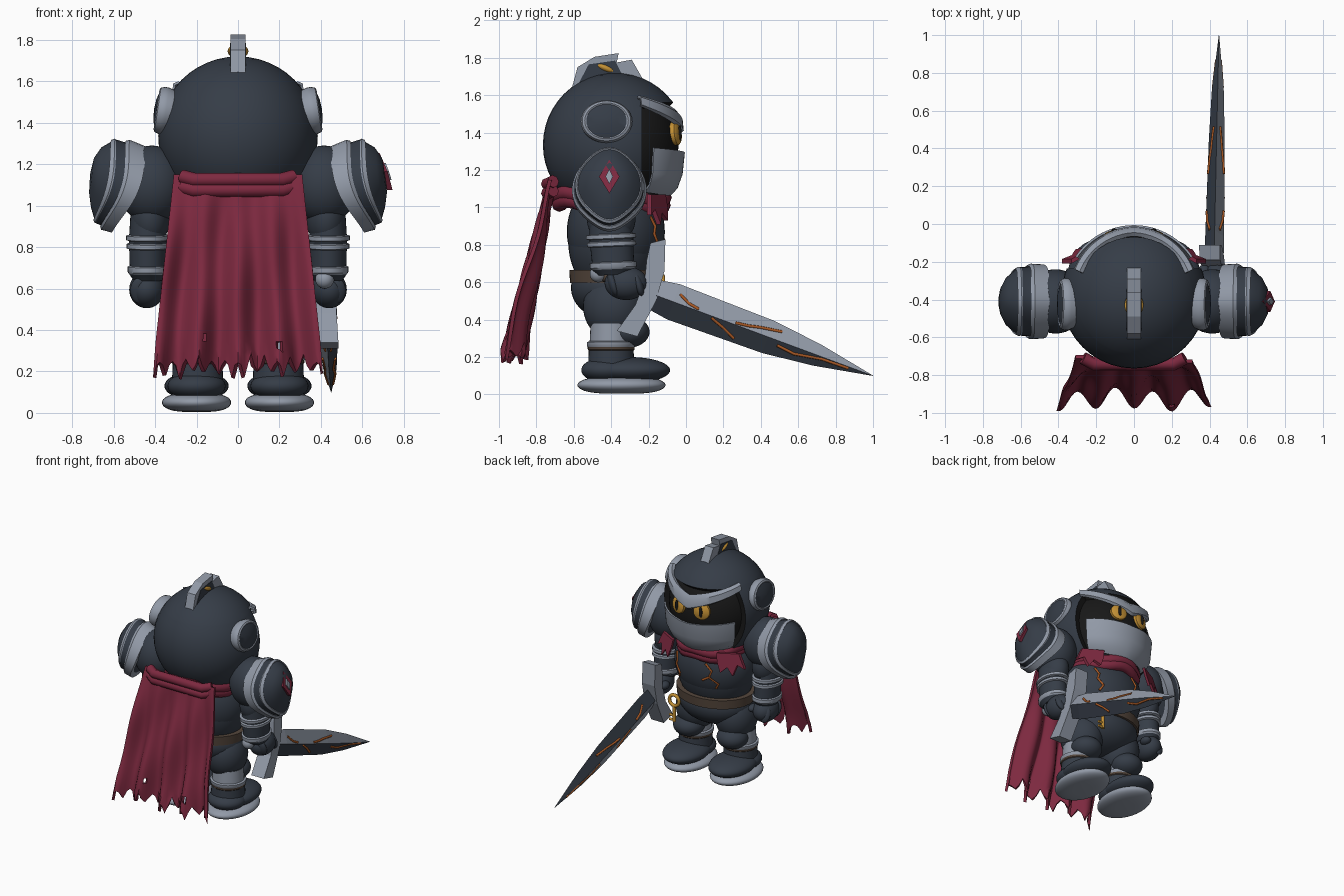
import bpy, bmesh, math, random
from math import sin, cos, pi, radians
from mathutils import Vector, Matrix

if "Cube" in bpy.data.objects:
    bpy.data.objects.remove(bpy.data.objects["Cube"])
random.seed(4)

def material(name, *rgb):
    m = bpy.data.materials.new(name)
    m.use_nodes = True
    m.diffuse_color = (*rgb, 1)
    m.node_tree.nodes["Principled BSDF"].inputs["Base Color"].default_value = (*rgb, 1)
    return m

DARK = material("dark armour", .036, .046, .063)
STEEL = material("pale steel", .285, .32, .385)
RED = material("crimson cloth", .205, .022, .05)
BLACK = material("visor black", .009, .009, .009)
GOLD = material("gold", .55, .28, .035)
BROWN = material("brown leather", .09, .062, .045)
RUST = material("orange cracks", .4, .1, .018)

def finish(name, bm, mats, angle=40, thick=0):
    bmesh.ops.remove_doubles(bm, verts=bm.verts, dist=.0005)
    bmesh.ops.recalc_face_normals(bm, faces=bm.faces)
    if thick:
        bmesh.ops.solidify(bm, geom=bm.faces[:], thickness=thick)
        bmesh.ops.recalc_face_normals(bm, faces=bm.faces)
    me = bpy.data.meshes.new(name)
    bm.to_mesh(me)
    bm.free()
    ob = bpy.data.objects.new(name, me)
    bpy.context.collection.objects.link(ob)
    for m in mats:
        me.materials.append(m)
    if angle:
        bpy.ops.object.select_all(action='DESELECT')
        ob.select_set(True)
        bpy.context.view_layer.objects.active = ob
        bpy.ops.object.shade_smooth_by_angle(angle=radians(angle))

def ball_mesh(loc, size, tilt=0):
    bm = bmesh.new()
    mat = Matrix.Translation(loc) @ Matrix.Rotation(tilt, 4, 'X') @ Matrix.Diagonal((*size, 1))
    bmesh.ops.create_uvsphere(bm, u_segments=40, v_segments=24, radius=1, matrix=mat)
    return bm

def ball(name, loc, size, mat, tilt=0):
    finish(name, ball_mesh(loc, size, tilt), [mat], 60)

def loft(name, rings, mats, idx=None, closed=True, angle=40, thick=0):
    """Skin a list of point rings; idx gives the material of each band."""
    bm = bmesh.new()
    vs = [[bm.verts.new(p) for p in r] for r in rings]
    n = len(rings[0])
    for i in range(len(rings) - 1):
        for j in range(n if closed else n - 1):
            k = (j + 1) % n
            f = bm.faces.new((vs[i][j], vs[i][k], vs[i + 1][k], vs[i + 1][j]))
            f.material_index = idx(i, j) if idx else 0
    if closed:
        bm.faces.new(vs[0])
        bm.faces.new(vs[-1])
    finish(name, bm, mats, angle, thick)

def lathe(name, origin, axis, profile, mats, idx=None, sy=1):
    """Turn (radius, height) pairs about an axis through origin."""
    q = Vector(axis).to_track_quat('Z', 'Y')
    rings = []
    for r, h in profile:
        ps = [q @ Vector((r * cos(a * pi / 16), r * sin(a * pi / 16), h)) for a in range(32)]
        rings.append([Vector(origin) + Vector((p.x, p.y * sy, p.z)) for p in ps])
    loft(name, rings, mats, idx)

def prism(name, pts, half, place, mat):
    loft(name, [[place(a, b, c) for a, b in pts] for c in (-half, half)], [mat], angle=0)

def tube(name, pts, r, mat, cyclic=False):
    cu = bpy.data.curves.new(name, 'CURVE')
    cu.dimensions = '3D'
    cu.bevel_depth, cu.bevel_resolution, cu.use_fill_caps = r, 2, True
    s = cu.splines.new('POLY')
    s.points.add(len(pts) - 1)
    for p, c in zip(s.points, pts):
        p.co = (*c, 1)
    s.use_cyclic_u = cyclic
    cu.materials.append(mat)
    ob = bpy.data.objects.new(name, cu)
    bpy.context.collection.objects.link(ob)
    bpy.ops.object.select_all(action='DESELECT')
    ob.select_set(True)
    bpy.context.view_layer.objects.active = ob
    bpy.ops.object.convert(target='MESH')

# Helmet with a recessed black face opening
HEAD = Vector((0, -.38, 1.335))
bm = ball_mesh(HEAD, (.385, .385, .385))
for co, no in (((0, -.235, 0), (0, 1, 0)), ((0, 0, 1.56), (0, 0, 1)), ((0, 0, 1.07), (0, 0, 1))):
    bmesh.ops.bisect_plane(bm, geom=bm.verts[:] + bm.edges[:] + bm.faces[:], plane_co=co, plane_no=no)
face = [f for f in bm.faces if f.calc_center_median().y > -.235 and 1.07 < f.calc_center_median().z < 1.56]
for f in face:
    f.material_index = 1
bmesh.ops.inset_region(bm, faces=face, thickness=.006, depth=-.045)
finish("helmet", bm, [DARK, BLACK], 35)

def arc(t, r, z, spread):
    return (r * sin(t * spread), HEAD.y + r * cos(t * spread), z)

# V-shaped brow, chin guard with slots, eyes
steps = [i / 12 for i in range(-12, 13)]

def brow_row(r, z, lift):
    return [arc(t, r - .02 * abs(t), z + lift * abs(t), 1.15) for t in steps]

loft("brow", [brow_row(.35, 1.395, .145), brow_row(.368, 1.41, .14), brow_row(.362, 1.47, .12),
              brow_row(.335, 1.505, .095), brow_row(.315, 1.49, .1)], [STEEL], closed=False, thick=.012)
chin = [[arc(t, r, z + lift * abs(t), .98) for t in steps]
        for r, z, lift in ((.28, 1.06, .03), (.325, 1.11, .015), (.35, 1.18, 0), (.362, 1.295, .025))]
loft("chin_guard", chin, [STEEL], closed=False, thick=-.012)
for t in (-.5, -.25, 0, .25, .5):
    loft("chin_slot", [[arc(t + d, r, z, .98) for d in (-.03, .03)] for r, z in ((.352, 1.175), (.361, 1.26))],
         [STEEL], closed=False, thick=.006)
for s in (-1, 1):
    lathe("eye", (s * .1, -.054, 1.395), (s * .28, 1, .12),
          [(.062, -.03), (.062, .008), (.05, .018), (.001, .022)], [GOLD])
    ball("pupil", (s * .104, -.033, 1.397), (.014, .009, .042), BLACK)
    # Ear discs
    lathe("ear_disc", (s * .338, -.425, 1.455), (s, 0, .15),
          [(.1, -.03), (.114, .01), (.115, .03), (.108, .05), (.097, .056), (.09, .052), (.05, .064), (.001, .068)],
          [STEEL, DARK], lambda i, j: int(i > 4), sy=1.2)

# Chipped crest
prism("crest", [(-.61, 1.64), (-.58, 1.75), (-.49, 1.805), (-.36, 1.825), (-.37, 1.775),
                (-.29, 1.79), (-.21, 1.65)], .036, lambda a, b, c: (c, a, b), STEEL)
prism("crest_panel", [(-.57, 1.67), (-.52, 1.765), (-.38, 1.785), (-.32, 1.67)], .039,
      lambda a, b, c: (c, a, b), DARK)
ball("crest_ornament", (0, -.43, 1.745), (.05, .07, .024), GOLD, -.4)

# Torso, chest plate, hips, belt
ball("torso", (0, -.38, .82), (.3, .25, .32), DARK)
bm = ball_mesh((0, -.375, .87), (.315, .262, .3))
bmesh.ops.bisect_plane(bm, geom=bm.verts[:] + bm.edges[:] + bm.faces[:], plane_co=(0, -.12, .69),
                       plane_no=(0, -.12, 1), clear_inner=True)
finish("chest_plate", bm, [DARK], thick=.015)
ball("hips", (0, -.38, .57), (.29, .235, .18), DARK)
lathe("belt", (0, -.375, .63), (0, 0, 1), [(.27, -.035), (.295, -.035), (.3, .035), (.27, .035)], [BROWN], sy=.83)

def on_chest(x, z):
    k = max(.05, 1 - (x / .315) ** 2 - ((z - .87) / .3) ** 2)
    return (x, -.375 + .266 * math.sqrt(k), z)

for path in (((.21, .95), (.19, .9), (.2, .86), (.16, .81)), ((.16, .81), (.18, .77)),
             ((-.08, .95), (-.13, .9), (-.11, .85), (-.17, .8), (-.15, .76)), ((-.11, .85), (-.06, .82))):
    tube("chest_crack", [on_chest(*p) for p in path], .008, RUST)

# Hanging key
KX, KY = .19, -.125
tube("key_bow", [(KX + .042 * cos(a), KY, .59 + .042 * sin(a)) for a in [i * pi / 8 for i in range(16)]],
     .013, GOLD, True)
tube("key_stem", [(KX, KY, .55), (KX, KY, .425)], .013, GOLD)
for z in (.435, .47):
    tube("key_tooth", [(KX, KY, z), (KX + .04, KY, z)], .01, GOLD)

def pauldron(s):
    n, u, o = Vector((.94 * s, 0, .33)), Vector((-.33 * s, 0, .94)), Vector((.537 * s, -.41, 1.09))
    prof = [(.8, -.04), (1, -.04), (1.02, .03), (.965, .045), (.935, .038), (.925, .085), (.935, .092),
            (.88, .11), (.85, .106), (.65, .15), (.37, .179), (.01, .188)]
    rings = []
    for k, d in prof:
        ring = []
        for i in range(40):
            a = i * pi / 20
            rim = k * (.045 * cos(a) ** 2 - .02)
            up = .192 * cos(a) + (.024 if cos(a) > 0 else .04) * cos(a) ** 7
            depth = d * (1 + .25 * k * cos(a)) + rim * min(1, (.188 - d) * 8)
            ring.append(o + n * depth + u * k * up + Vector((0, k * .196 * sin(a), 0)))
        rings.append(ring)
    loft("pauldron", rings, [DARK, STEEL], lambda i, j: int(i in (0, 1, 2, 3, 5, 6, 7)), angle=35)

for s in (-1, 1):
    # Shoulders and arms
    pauldron(s)
    ball("shoulder", (s * .415, -.41, 1.1), (.165, .17, .19), DARK)
    ball("upper_arm", (s * .425, -.4, .94), (.095, .13, .14), DARK)
    lathe("forearm", (s * .435, -.385, .64), (0, -.06, 1),
          [(.07, 0), (.09, .03), (.098, .04), (.098, .065), (.088, .07), (.09, .15), (.103, .155), (.103, .175),
           (.092, .18), (.092, .19), (.105, .195), (.105, .215), (.09, .22), (.085, .3)],
          [DARK, STEEL], lambda i, j: int(i in (1, 2, 3, 5, 6, 7, 9, 10, 11)), sy=1.28)
    hy = -.32 if s > 0 else -.37
    ball("hand", (s * .44, hy, .595), (.085, .115, .09), DARK)
    for k in range(4):
        ball("finger", (s * .475, hy - .07 + .045 * k, .59), (.045, .025, .065), DARK, .3)
    ball("thumb", (s * .37, hy + .06, .61), (.035, .045, .03), DARK)
    # Legs and boots
    ball("thigh", (s * .17, -.385, .47), (.15, .165, .18), DARK)
    ball("knee", (s * .19, -.31, .335), (.115, .115, .085), DARK)
    lathe("shin", (s * .195, -.4, .12), (0, 0, 1),
          [(.125, 0), (.12, .115), (.125, .12), (.126, .135), (.13, .14), (.13, .16), (.115, .165), (.11, .26)],
          [DARK, STEEL, BROWN], lambda i, j: 2 if i in (1, 2) else int(i > 2))
    ball("boot", (s * .2, -.3, .13), (.155, .215, .07), DARK)
    ball("heel", (s * .2, -.42, .13), (.14, .14, .07), DARK)
    lathe("sole", (s * .2, -.345, .05), (0, 0, 1),
          [(.167 * cos(a) ** .6, .046 * sin(a)) for a in [i * pi / 18 for i in range(-8, 9)]], [STEEL], sy=1.41)
    # Ragged scarf ends
    prism("scarf_end", [(.19, 1.07), (.33, 1.07), (.38, .96), (.33, .99), (.31, .91), (.27, .97), (.23, .93), (.2, 1.01)],
          .012, lambda a, b, c: (s * a, -.12 + c - .55 * (a - .19) + .25 * (1.07 - b), b), RED)

# Diamond emblem curved to the left pauldron
def emblem(a, b, c):
    h = b - 1.165
    return (.712 - .35 * h - 1.3 * h * h - a * a + c, -.41 + a, b)

for nm, w, h, t, m in (("emblem", .055, .09, .013, RED), ("emblem_core", .02, .04, .017, STEEL)):
    prism(nm, [(0, 1.165 + h), (w, 1.165), (0, 1.165 - h), (-w, 1.165)], t, emblem, m)

# Scarf and cape
for z, r in ((1.055, .25), (1.015, .245)):
    tube("scarf", [(r * cos(a), -.4 + r * 1.13 * sin(a), z - .015 * sin(a) + .012 * sin(5 * a))
                   for a in [i * pi / 20 for i in range(40)]], .042, RED, True)
for z in (1.125, 1.075):
    tube("cape_roll", [(-.27, -.71, z + .015), (-.21, -.742, z), (.21, -.742, z), (.27, -.71, z + .015)], .034, RED)
COLS, ROWS = 52, 24
tips = [random.uniform(.16, .21) if i % 4 == 0 else random.uniform(.24, .29) if i % 4 == 2 else .23
        for i in range(COLS + 1)]
bm = bmesh.new()
grid = []
for r in range(ROWS + 1):
    v, row = r / ROWS, []
    for c in range(COLS + 1):
        u = 2 * c / COLS - 1
        x = u * (.31 + .1 * v)
        z = 1.15 - v * .92 + (tips[c] - .23) * max(0, (v - .88) / .12)
        y = -.725 - .205 * v - .052 * v ** .8 * cos(u * 4.1 * pi) + .012 * sin(9 * v + 5 * u)
        row.append(bm.verts.new((x, y, z)))
    grid.append(row)
for r in range(ROWS):
    for c in range(COLS):
        f = bm.faces.new((grid[r][c], grid[r][c + 1], grid[r + 1][c + 1], grid[r + 1][c]))
        m = f.calc_center_median()
        if any(math.hypot(m.x - hx, m.z - hz) < .02 for hx, hz in ((-.16, .38), (.2, .33))):
            bm.faces.remove(f)
finish("cape", bm, [RED], 50, .02)

# Sword: blade of diamond section, guard, grip, pommel
BASE, TIP = Vector((.425, -.16, .53)), Vector((.45, 1, .1))
ALONG = (TIP - BASE).normalized()
UP = Vector((0, .348, .938))
SECT = [(0, .085, .05), (.1, .1, .05), (.64, .092, .042), (.92, .06, .032), (1.237, .001, .001)]

def blade_point(t, up, side):
    return BASE + ALONG * t + UP * up + Vector((side, 0, 0))

loft("blade", [[blade_point(t, w, 0), blade_point(t, 0, h), blade_point(t, -w, 0), blade_point(t, 0, -h)]
               for t, w, h in SECT], [STEEL, DARK], lambda i, j: j % 2, angle=0)

def on_blade(t, f, s):
    k = next(i for i in range(len(SECT) - 1) if t <= SECT[i + 1][0])
    (a, w, h), (b, w2, h2) = SECT[k], SECT[k + 1]
    q = (t - a) / (b - a)
    return blade_point(t, f * (w + q * (w2 - w)), s * (1 - abs(f)) * (h + q * (h2 - h)))

for path in (((.12, .5), (.18, .2), (.24, .1)), ((.32, -.1), (.4, -.4), (.47, -.75)),
             ((.45, .1), (.52, .2), (.58, .35), (.7, .6)), ((.7, -.3), (.8, -.5), (.95, -.2), (1.1, -.3))):
    for s in (-1, 1):
        tube("blade_crack", [on_blade(t, f, s) for t, f in path], .008, RUST)
prism("guard", [(-.19, .81), (-.11, .83), (-.115, .66), (-.16, .5), (-.26, .31), (-.37, .34), (-.27, .48),
                (-.22, .62), (-.21, .72)], .055, lambda a, b, c: (c + .4 + .06 * (.83 - b), a, b), STEEL)
tube("grip", [blade_point(0, 0, 0), blade_point(-.3, 0, 0)], .03, BROWN)
ball("pommel", blade_point(-.33, 0, 0), (.045, .045, .045), STEEL)
